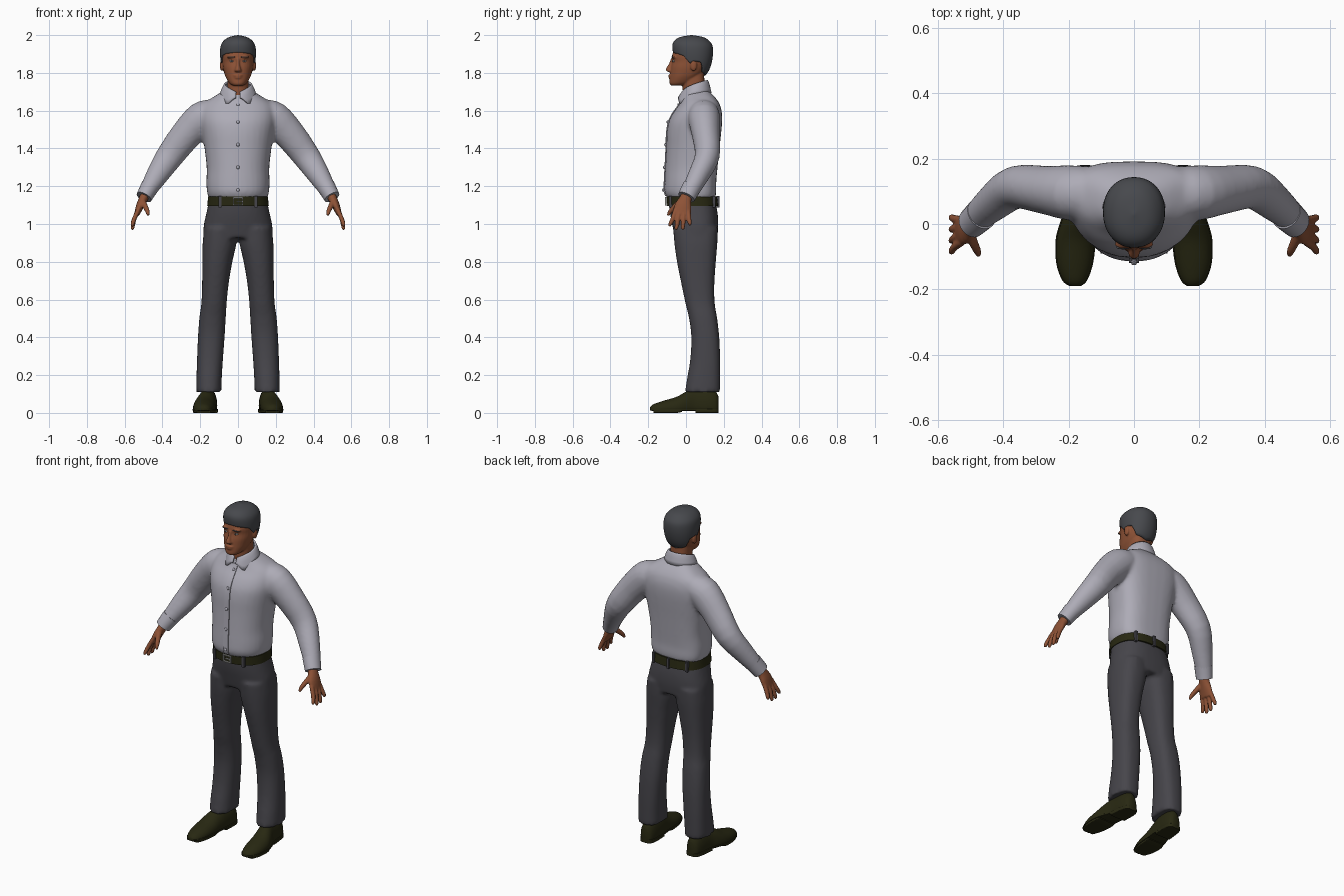
import bpy, bmesh, math
from mathutils import Vector, Matrix

if "Cube" in bpy.data.objects:
    bpy.data.objects.remove(bpy.data.objects["Cube"])


def material(name, rgb):
    m = bpy.data.materials.new(name)
    m.diffuse_color = (*rgb, 1)
    m.use_nodes = True
    m.node_tree.nodes["Principled BSDF"].inputs["Base Color"].default_value = m.diffuse_color
    return m


SHIRT = material("pale grey cloth", (0.42, 0.41, 0.47))
TROUSER = material("charcoal cloth", (0.062, 0.06, 0.07))
SKIN = material("brown skin", (0.27, 0.085, 0.037))
HAIR = material("dark grey hair", (0.063, 0.066, 0.074))
LEATHER = material("dark olive leather", (0.021, 0.021, 0.006))
METAL = material("buckle metal", (0.4, 0.4, 0.38))
EYE = material("eye white", (0.5, 0.48, 0.46))


def spline(rows, n):
    """Catmull-Rom interpolation between rows of numbers."""
    out = []
    for i in range(len(rows) - 1):
        a, b = rows[max(i - 1, 0)], rows[i]
        c, d = rows[i + 1], rows[min(i + 2, len(rows) - 1)]
        for k in range(n):
            t = k / n
            out.append([q + .5 * t * (r - p + t * (2 * p - 5 * q + 4 * r - s + t * (3 * (q - r) + s - p)))
                        for p, q, r, s in zip(a, b, c, d)])
    return out + [list(rows[-1])]


def bridge(bm, rings, caps=True, closed=True):
    vs = [[bm.verts.new(p) for p in r] for r in rings]
    m = len(vs[0])
    for a, b in zip(vs, vs[1:]):
        for j in range(m if closed else m - 1):
            k = (j + 1) % m
            bm.faces.new((a[j], a[k], b[k], b[j]))
    if caps:
        bm.faces.new(vs[0])
        bm.faces.new(vs[-1])


def power(v, e):
    return math.copysign(abs(v) ** (2 / e), v)


def loft(bm, rows, n=4, seg=32, front=2.2, back=2.6, mid=.5, along_y=False, s=1):
    """Rows: height, x min, x max, near, far (height runs along y for shoes)."""
    rings = []
    for h, x0, x1, f, b in spline(rows, n):
        cx, rx, cy = (x0 + x1) / 2, (x1 - x0) / 2, f + mid * (b - f)
        ring = []
        for i in range(seg):
            a = math.tau * i / seg
            c, q = math.cos(a), math.sin(a)
            e = back if q > 0 else front
            x, y = cx + rx * power(c, e), cy + (b - cy if q > 0 else cy - f) * power(q, e)
            ring.append((s * x, h, y) if along_y else (s * x, y, h))
        rings.append(ring)
    bridge(bm, rings)


def tube(bm, rows, n=3, seg=20, s=1):
    """Rows: x, y, z, in-plane radius, depth radius."""
    pts = spline(rows, n)
    rings = []
    for i, p in enumerate(pts):
        t = (Vector(pts[min(i + 1, len(pts) - 1)][:3]) - Vector(pts[max(i - 1, 0)][:3])).normalized()
        u = t.cross(Vector((0, 1, 0))).normalized()
        v = u.cross(t)
        ring = []
        for k in range(seg):
            a = math.tau * k / seg
            w = Vector(p[:3]) + u * p[3] * math.cos(a) + v * p[4] * math.sin(a)
            ring.append((s * w.x, w.y, w.z))
        rings.append(ring)
    bridge(bm, rings)


def ball(bm, c, r, seg=16):
    bmesh.ops.create_uvsphere(bm, u_segments=seg, v_segments=seg // 2 + 2, radius=1,
                              matrix=Matrix.Translation(c) @ Matrix.Diagonal((*r, 1)))


def box(bm, c, size):
    bmesh.ops.create_cube(bm, size=1, matrix=Matrix.Translation(c) @ Matrix.Diagonal((*size, 1)))


def finish(bm, name, mat, voxel=0, smooth=4, thick=0, angle=45):
    bmesh.ops.recalc_face_normals(bm, faces=bm.faces[:])
    me = bpy.data.meshes.new(name)
    bm.to_mesh(me)
    bm.free()
    ob = bpy.data.objects.new(name, me)
    bpy.context.collection.objects.link(ob)
    me.materials.append(mat)
    bpy.ops.object.select_all(action='DESELECT')
    ob.select_set(True)
    bpy.context.view_layer.objects.active = ob
    if voxel:  # fuse overlapping volumes into one soft skin
        r = ob.modifiers.new("fuse", 'REMESH')
        r.mode, r.voxel_size, r.use_smooth_shade = 'VOXEL', voxel, True
        sm = ob.modifiers.new("soften", 'SMOOTH')
        sm.factor, sm.iterations = .5, smooth
    else:
        if thick:
            ob.modifiers.new("thickness", 'SOLIDIFY').thickness = thick
        bpy.ops.object.shade_smooth_by_angle(angle=math.radians(angle))
    return ob


# shirt: torso and both sleeves
TORSO = [(z, -w, w, f, b) for z, w, f, b in (
    (1.135, .155, -.098, .155), (1.17, .164, -.114, .16), (1.22, .167, -.114, .16), (1.30, .166, -.11, .167),
    (1.40, .177, -.105, .177), (1.48, .19, -.102, .186), (1.54, .2, -.092, .191), (1.59, .2, -.068, .19),
    (1.635, .185, -.035, .178), (1.67, .135, -.02, .155), (1.70, .085, -.012, .125), (1.715, .06, 0, .11))]
bm = bmesh.new()
loft(bm, TORSO, mid=.58, back=2.9)
for s in (1, -1):
    tube(bm, [(.13, .095, 1.585, .075, .08), (.19, .095, 1.56, .09, .085), (.275, .105, 1.472, .083, .074),
              (.362, .112, 1.358, .073, .066), (.43, .065, 1.255, .059, .056), (.485, .017, 1.165, .043, .046),
              (.493, .01, 1.15, .04, .044)], s=s)
finish(bm, "shirt", SHIRT, .011, 5)

# cuffs, button strip, buttons
bm = bmesh.new()
for s in (1, -1):
    tube(bm, [(.466, .032, 1.198, .049, .051), (.485, .014, 1.165, .045, .049), (.498, .002, 1.142, .043, .047)], s=s)
finish(bm, "shirt_cuffs", SHIRT)
bm = bmesh.new()
fronts = [r for r in spline(TORSO, 4) if 1.145 < r[0] < 1.67]
bridge(bm, [[(x, r[3] + dy, r[0]) for x, dy in ((-.016, .012), (-.016, -.004), (.016, -.004), (.016, .012))]
            for r in fronts])
finish(bm, "button_strip", SHIRT)
bm = bmesh.new()
for z in (1.18, 1.30, 1.42, 1.54, 1.63):
    y = min(fronts, key=lambda r: abs(r[0] - z))[3]
    ball(bm, (0, y - .005, z), (.009, .006, .009), 12)
finish(bm, "shirt_buttons", SHIRT)

# folded collar, open at the front with hanging points
bm = bmesh.new()
rings = []
for t in (0, .12, .4, .7, 1):
    ring = []
    for i in range(41):
        d = math.radians(7 + 346 * i / 40)
        f = min(d, math.tau - d)  # angle away from the front
        dip = math.exp(-((f - .72) / .42) ** 2)
        top = 1.695 + .068 * math.sin(f / 2)
        low = 1.675 + .02 * math.sin(f / 2) - .045 * dip
        rx, ry = .07 + .027 * t ** .7, .068 + (.02 + .012 * dip) * t ** .7
        ring.append((rx * math.sin(d), .047 - ry * math.cos(d), top + (low - top) * t))
    rings.append(ring)
bridge(bm, rings, caps=False, closed=False)
finish(bm, "shirt_collar", SHIRT, thick=.01)

# trousers: hips and both legs
bm = bmesh.new()
loft(bm, [(1.14, -.15, .15, -.09, .15), (1.06, -.167, .167, -.085, .167),
          (.99, -.182, .182, -.072, .171), (.925, -.184, .184, -.058, .165)])
for s in (1, -1):
    loft(bm, [(.98, .01, .178, -.068, .168), (.9, .008, .187, -.062, .166), (.8, .03, .189, -.048, .158),
              (.68, .05, .19, -.024, .15), (.58, .06, .194, -.003, .152), (.5, .065, .205, .016, .165),
              (.4, .071, .212, .028, .176), (.28, .08, .217, .022, .181), (.18, .086, .22, .005, .181),
              (.11, .088, .221, -.006, .18)], s=s)
finish(bm, "trousers", TROUSER, .011, 4)

# belt, loops and buckle
bm = bmesh.new()
loft(bm, [(1.095, -.163, .163, -.1, .17), (1.145, -.158, .158, -.102, .164)], n=2, seg=48)
finish(bm, "belt", LEATHER, angle=35)
bm = bmesh.new()
for x, y in ((.095, -.083), (-.095, -.083), (.11, .148), (-.11, .148), (0, .169)):
    box(bm, (x, y, 1.118), (.014, .016, .062))
finish(bm, "belt_loops", TROUSER)
bm = bmesh.new()
for x in (-.024, .024):
    box(bm, (x, -.104, 1.12), (.006, .012, .044))
for z in (1.101, 1.139):
    box(bm, (0, -.104, z), (.054, .012, .006))
box(bm, (.008, -.105, 1.12), (.032, .01, .005))
finish(bm, "belt_buckle", METAL)

# shoes with sole and heel
UPPER = [(-.19, .165, .195, .014, .03), (-.172, .146, .217, .01, .046), (-.12, .128, .235, .01, .064),
         (-.05, .12, .237, .01, .085), (0, .117, .225, .01, .112), (.05, .112, .208, .01, .13),
         (.12, .11, .2, .01, .13), (.158, .117, .19, .01, .112), (.172, .132, .175, .014, .085)]
for s, side in ((1, "left"), (-1, "right")):
    bm = bmesh.new()
    loft(bm, UPPER, front=4, back=2, mid=.25, along_y=True, s=s)
    finish(bm, side + "_shoe", LEATHER, angle=60)
    bm = bmesh.new()
    for part, z1 in ((UPPER, .022), (UPPER[5:], .02)):
        z0 = .012 if part is UPPER else 0
        loft(bm, [(y, a - .003, b + .003, z0, z1) for y, a, b, _, _ in part], front=8, back=8, along_y=True, s=s)
    loft(bm, [(y, a, b, 0, .018) for y, a, b, _, _ in UPPER[1:4]] + [(-.02, .12, .225, .006, .018)],
         front=8, back=8, along_y=True, s=s)
    finish(bm, side + "_sole", LEATHER)

# hands
for s, side in ((1, "left"), (-1, "right")):
    bm = bmesh.new()
    tube(bm, [(.482, .015, 1.175, .026, .03), (.5, -.002, 1.135, .024, .032), (.519, -.016, 1.095, .021, .045),
              (.536, -.022, 1.05, .014, .047)], s=s)
    for y0, y1, z1 in ((-.056, -.09, .988), (-.033, -.055, .97), (-.01, -.018, .97), (.012, .022, .992)):
        tube(bm, [(.528, y0, 1.075, .012, .012), (.548, .6 * y0 + .4 * y1, 1.03, .012, .012),
                  (.558, .2 * y0 + .8 * y1, (z1 + .012), .0105, .0105), (.558, y1, z1, .006, .006)], seg=12, s=s)
    tube(bm, [(.505, -.02, 1.125, .015, .017), (.492, -.055, 1.095, .014, .015),
              (.48, -.082, 1.068, .012, .012), (.475, -.096, 1.045, .007, .007)], seg=12, s=s)
    finish(bm, side + "_hand", SKIN, .005, 2)

# head: skull, neck, nose, lips, brow and ears
bm = bmesh.new()
loft(bm, [(z, -w, w, f, b) for z, w, f, b in (
    (1.733, .028, -.08, -.02), (1.745, .046, -.087, .02), (1.775, .064, -.085, .06), (1.80, .073, -.083, .088),
    (1.83, .08, -.08, .105), (1.86, .083, -.073, .116), (1.89, .085, -.074, .122), (1.93, .08, -.06, .12),
    (1.96, .064, -.035, .1), (1.98, .035, 0, .065))], mid=.55)
loft(bm, [(1.64, -.062, .062, -.015, .11), (1.72, -.057, .057, -.018, .1), (1.81, -.058, .058, -.025, .095)])
loft(bm, [(1.804, -.015, .015, -.093, -.06), (1.812, -.019, .019, -.106, -.06), (1.825, -.014, .014, -.105, -.06),
          (1.85, -.009, .009, -.09, -.05), (1.875, -.01, .01, -.08, -.05)], seg=16)
ball(bm, (0, -.078, 1.787), (.026, .016, .007))
ball(bm, (0, -.077, 1.775), (.023, .016, .008))
for s in (1, -1):
    ball(bm, (s * .032, -.061, 1.884), (.028, .015, .009))
    ball(bm, (s * .086, .04, 1.84), (.01, .018, .031))
finish(bm, "head", SKIN, .0045, 3)

# eyes and eyebrows
for name, mat, c, r in (("eyes", EYE, (.033, -.064, 1.862), (.0125, .009, .0055)),
                        ("irises", HAIR, (.033, -.0705, 1.862), (.0048, .004, .005)),
                        ("eyebrows", HAIR, (.034, -.0715, 1.884), (.021, .006, .0035))):
    bm = bmesh.new()
    for s in (1, -1):
        ball(bm, (s * c[0], c[1], c[2]), r)
    finish(bm, name, mat)

# hair: dome whose lower edge follows the hairline
DOME = spline([(1.78, .066, -.02, .098), (1.81, .08, -.035, .12), (1.85, .09, -.05, .135), (1.90, .095, -.067, .143),
               (1.945, .091, -.072, .14), (1.972, .074, -.06, .12), (1.99, .046, -.03, .09), (2.0, .003, .027, .033)], 8)
LINE = [(0, 1.908), (40, 1.902), (62, 1.89), (78, 1.85), (92, 1.862), (112, 1.855), (130, 1.80), (181, 1.783)]


def lookup(table, v):
    for a, b in zip(table, table[1:]):
        if v <= b[0]:
            t = max(0, (v - a[0]) / (b[0] - a[0]))
            return [p + (q - p) * t for p, q in zip(a, b)]
    return table[-1]


bm = bmesh.new()
rings = []
for i in range(25):
    t = 1 - (1 - i / 24) ** 1.7
    ring = []
    for k in range(64):
        a = math.tau * k / 64
        low = lookup(LINE, math.degrees(min(a, math.tau - a)))[1]
        z, rx, f, b = lookup(DOME, low + (2.0 - low) * t)
        ring.append((rx * power(math.sin(a), 2.15), (f + b) / 2 - (b - f) / 2 * power(math.cos(a), 2.15), z))
    rings.append(ring)
bridge(bm, rings, caps=False)
bm.faces.new(bm.verts[:][-64:]) if not bm.verts.ensure_lookup_table() else None
finish(bm, "hair", HAIR, thick=.014, angle=60)
